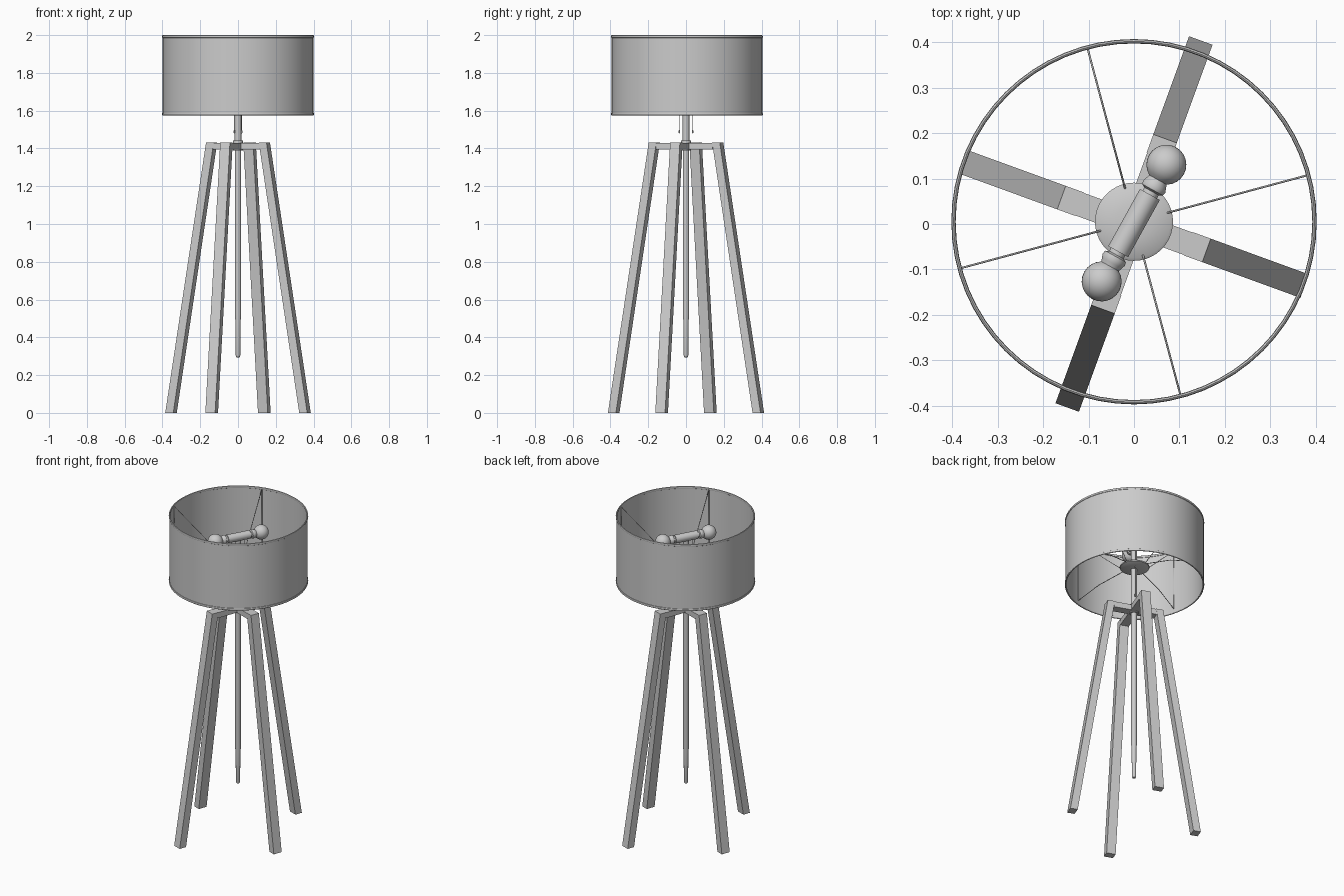
import bpy, bmesh, math
from mathutils import Vector, Matrix

if "Cube" in bpy.data.objects:
    bpy.data.objects.remove(bpy.data.objects["Cube"])

C = Vector((0, 0.005, 0))  # shade and fitter centre


def obj_from_bm(name, bm, smooth=True):
    bmesh.ops.recalc_face_normals(bm, faces=bm.faces)
    me = bpy.data.meshes.new(name)
    bm.to_mesh(me)
    bm.free()
    ob = bpy.data.objects.new(name, me)
    bpy.context.collection.objects.link(ob)
    if smooth:
        bpy.ops.object.select_all(action='DESELECT')
        ob.select_set(True)
        bpy.context.view_layer.objects.active = ob
        bpy.ops.object.shade_smooth_by_angle(angle=math.radians(35))
    return ob


def lathe(name, profile, matrix=Matrix(), segs=32, closed=False):
    """Revolve (radius, height) points about local z."""
    bm = bmesh.new()
    vs = [bm.verts.new((r, 0, z)) for r, z in profile]
    es = [bm.edges.new(p) for p in zip(vs, vs[1:])]
    if closed:
        es.append(bm.edges.new((vs[-1], vs[0])))
    bmesh.ops.spin(bm, geom=vs + es, cent=(0, 0, 0), axis=(0, 0, 1),
                   angle=math.tau, steps=segs)
    bmesh.ops.remove_doubles(bm, verts=bm.verts, dist=1e-5)
    bm.transform(matrix)
    return obj_from_bm(name, bm)


def loft_box(name, bottom, top, angle):
    """Box between two rectangles (r0, r1, half width, z), turned about z."""
    bm = bmesh.new()
    rings = [[bm.verts.new(p) for p in ((a, -w, z), (b, -w, z), (b, w, z), (a, w, z))]
             for a, b, w, z in (bottom, top)]
    for ring in rings:
        bm.faces.new(ring)
    for i in range(4):
        j = (i + 1) % 4
        bm.faces.new((rings[0][i], rings[0][j], rings[1][j], rings[1][i]))
    bm.transform(Matrix.Rotation(angle, 4, 'Z'))
    return obj_from_bm(name, bm, False)


def wire(name, pts, radius):
    cu = bpy.data.curves.new(name, 'CURVE')
    cu.dimensions = '3D'
    cu.bevel_depth = radius
    cu.bevel_resolution = 1
    cu.use_fill_caps = True
    sp = cu.splines.new('POLY')
    sp.points.add(len(pts) - 1)
    for p, co in zip(sp.points, pts):
        p.co = (*co, 1)
    ob = bpy.data.objects.new(name, cu)
    bpy.context.collection.objects.link(ob)
    return ob


# Four splayed legs and the crossed bars that join them
for i, shift in enumerate((0, 0.03, 0, 0.03)):
    a = math.radians(-20 + 90 * i)
    loft_box(f"leg_{i+1}", (0.355 + shift, 0.40 + shift, 0.0275, 0),
             (0.127 + shift, 0.17 + shift, 0.0275, 1.432), a)
for i, r in enumerate((0.13, 0.16)):
    a = math.radians(-20 + 90 * i)
    loft_box(f"cross_bar_{i+1}", (-r, r, 0.0265, 1.395), (-r, r, 0.0265, 1.43), a)

# Centre hub and long pole with tapered tip
lathe("hub", [(0, 1.388), (0.027, 1.388), (0.027, 1.443), (0, 1.443)])
lathe("pole", [(0, 0.293), (0.009, 0.295), (0.0125, 0.305), (0.0135, 0.48), (0.0165, 0.52),
               (0.0165, 1.3), (0.0175, 1.45), (0.0175, 1.86), (0, 1.86)])

# Drum shade: thin wall with rolled rims
M = Matrix.Translation(C)
lathe("shade", [(0.399, 1.58), (0.399, 1.995), (0.396, 1.995), (0.396, 1.58)], M, 64, True)
for nm, z in (("lower_rim", 1.582), ("upper_rim", 1.992)):
    prof = [(0.3975 + 0.0048 * math.cos(t * math.tau / 8), z + 0.008 * math.sin(t * math.tau / 8))
            for t in range(8)]
    lathe(nm, prof, M, 64, True)

# Shade carrier dish and wire frame
lathe("carrier_dish", [(0, 1.680), (0.06, 1.682), (0.084, 1.69), (0.086, 1.696), (0.08, 1.70),
                       (0.04, 1.708), (0, 1.71)], M, 40)
for i in range(4):
    a = math.radians(15 + 90 * i)
    d = Vector((math.cos(a), math.sin(a), 0))
    path = [C + d * r + Vector((0, 0, z)) for r, z in
            ((0.07, 1.694), (0.25, 1.66), (0.395, 1.605), (0.395, 1.99), (0.07, 1.694))]
    wire(f"shade_wire_{i+1}", path, 0.0022)

# Twin lamp holder with two bulbs and pull chains
b = math.radians(61)
AX = Vector((math.cos(b), math.sin(b), 0))
T = Matrix.Translation((0, 0.002, 1.86))
lathe("lamp_holder", [(0, -0.072), (0.025, -0.072), (0.025, 0.072), (0, 0.072)],
      T @ AX.to_track_quat('Z', 'Y').to_matrix().to_4x4())
for side, s in (("back", 1), ("front", -1)):
    m = T @ (AX * s).to_track_quat('Z', 'Y').to_matrix().to_4x4()
    arc = [(0.044 * math.sin(t), 0.147 - 0.044 * math.cos(t))
           for t in [math.radians(30 + 15 * k) for k in range(11)]]
    lathe(f"{side}_bulb", [(0, 0.07), (0.018, 0.07), (0.018, 0.08), (0.026, 0.084),
                           (0.028, 0.092), (0.025, 0.1)] + arc[:-1] + [(0, 0.191)], m)
    p = AX * s * 0.04
    wire(f"{side}_pull_chain", [p + Vector((0, 0, z)) for z in (1.85, 1.49)], 0.002)
    lathe(f"{side}_chain_knob", [(0, 1.48), (0.004, 1.482), (0.004, 1.495), (0, 1.5)],
          Matrix.Translation(p), 10)
